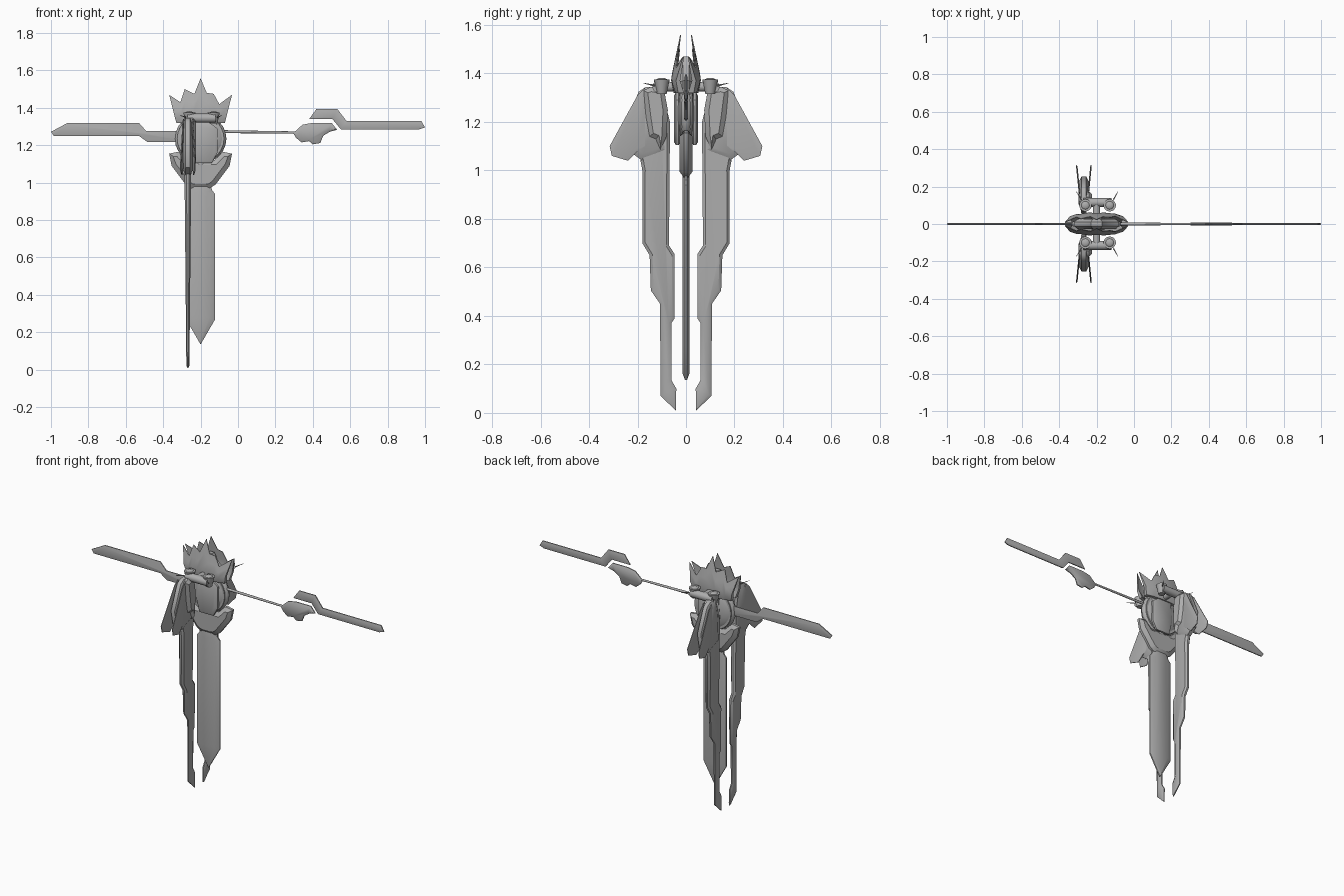
import bpy, bmesh, math
from mathutils import Matrix, Vector

if "Cube" in bpy.data.objects:
    bpy.data.objects.remove(bpy.data.objects["Cube"])

CX = -0.20   # body axis
WX = -0.268  # wing plane
grey = bpy.data.materials.new("steel grey")
grey.diffuse_color = (0.42, 0.42, 0.42, 1)
grey.use_nodes = True
grey.node_tree.nodes["Principled BSDF"].inputs["Base Color"].default_value = grey.diffuse_color


def finish(name, bm, warp=None):
    if warp:
        for v in bm.verts:
            v.co = Vector(warp(*v.co))
    bmesh.ops.recalc_face_normals(bm, faces=bm.faces)
    me = bpy.data.meshes.new(name)
    bm.to_mesh(me)
    bm.free()
    me.materials.append(grey)
    ob = bpy.data.objects.new(name, me)
    bpy.context.collection.objects.link(ob)
    bpy.ops.object.select_all(action='DESELECT')
    ob.select_set(True)
    bpy.context.view_layer.objects.active = ob
    bpy.ops.object.shade_smooth_by_angle(angle=math.radians(35))
    return ob


def plate(name, pts, axis='y', at=0.0, edge=0.003, ridge=0.006, inset=0.012, warp=None):
    """Outline blade with chamfered edges, thin along the given axis."""
    bm = bmesh.new()
    i = 1 if axis == 'y' else 0
    sides = []
    for s in (-1, 1):
        sides.append([bm.verts.new((a, at + s * edge, b) if i else (at + s * edge, a, b))
                      for a, b in pts])
    lo, hi = sides
    caps = [bm.faces.new(lo), bm.faces.new(hi)]
    n = len(pts)
    for k in range(n):
        bm.faces.new((lo[k], lo[(k + 1) % n], hi[(k + 1) % n], hi[k]))
    bmesh.ops.recalc_face_normals(bm, faces=bm.faces)
    for cap, s in zip(caps, (-1, 1)):
        bmesh.ops.inset_region(bm, faces=[cap], thickness=inset, depth=0)
        for v in cap.verts:
            v.co[i] = at + s * ridge
    return finish(name, bm, warp)


def ball(name, loc, scale, warp=None, seg=20):
    bm = bmesh.new()
    bmesh.ops.create_uvsphere(bm, u_segments=seg, v_segments=12, radius=1,
                              matrix=Matrix.Translation(loc) @ Matrix.Diagonal((*scale, 1)))
    return finish(name, bm, warp)


def cone(name, a, b, r1, r2, seg=14):
    a, b = Vector(a), Vector(b)
    d = b - a
    m = Matrix.Translation((a + b) / 2) @ d.to_track_quat('Z', 'Y').to_matrix().to_4x4()
    bm = bmesh.new()
    bmesh.ops.create_cone(bm, cap_ends=True, segments=seg, radius1=r1, radius2=r2,
                          depth=d.length, matrix=m)
    return finish(name, bm)


def mirrored(half):
    """Symmetric outline about the body axis, from points ordered bottom to top."""
    return [(CX + x, z) for x, z in half] + [(CX - x, z) for x, z in reversed(half) if x > 0]


# Side blades, rod and rod guard
plate("left_blade", [(-1, 1.272), (-.91, 1.32), (-.53, 1.32), (-.49, 1.275), (-.3, 1.275),
                     (-.3, 1.218), (-.485, 1.218), (-.53, 1.25), (-.985, 1.25)])
plate("right_blade", [(.38, 1.34), (.42, 1.395), (.53, 1.395), (.58, 1.33), (.98, 1.33),
                      (1, 1.296), (.97, 1.285), (.55, 1.285), (.505, 1.34)])
plate("rod_guard", [(.295, 1.265), (.345, 1.31), (.4, 1.32), (.5, 1.32), (.53, 1.283),
                    (.49, 1.272), (.455, 1.25), (.44, 1.212), (.4, 1.205), (.38, 1.222),
                    (.34, 1.215), (.31, 1.24)], ridge=.009, inset=.01)
cone("rod", (-.1, 0, 1.273), (.32, 0, 1.268), .008, .006)

# Hanging sword and its guard
plate("sword", mirrored([(0, .135), (.078, .27), (.078, .94), (.06, .96), (.055, 1.04)]),
      edge=.004, ridge=.015, inset=.03)
plate("sword_guard", mirrored([(.05, .97), (.08, .99), (.155, 1.09), (.168, 1.155),
                               (.12, 1.165), (.075, 1.12)]),
      edge=.008, ridge=.026, inset=.025)
cone("sword_grip", (CX, 0, 1.0), (CX, 0, 1.16), .022, .03)

# Round body with curved breast plates, bottom bowl and inner crest
ball("body", (CX, 0, 1.235), (.138, .045, .132), seg=32)
bm = bmesh.new()
bmesh.ops.create_cone(bm, cap_ends=True, segments=28, radius1=.125, radius2=.125, depth=.05,
                      matrix=Matrix.Translation((CX, 0, 1.235)) @ Matrix.Rotation(math.pi / 2, 4, 'X'))
finish("body_ring", bm)
plate("crest", mirrored([(.09, 1.27), (.12, 1.37), (.06, 1.42), (.03, 1.47)]),
      edge=.012, ridge=.026, inset=.02)
for s in (-1, 1):
    plate("breast_plate", [(CX - .035, 1.105), (CX + .06, 1.105), (CX + .09, 1.16),
                           (CX + .09, 1.29), (CX + .05, 1.32), (CX - .05, 1.32),
                           (CX - .06, 1.2)], at=s * .036, edge=.006, ridge=.013, inset=.015)

# Spiked crown: two bowed shells, (base offset, tip offset, tip height)
spikes = [(-.13, -.168, 1.47), (-.1, -.108, 1.43), (-.08, -.085, 1.50), (-.045, -.033, 1.475),
          (0, 0, 1.558), (.045, .033, 1.48), (.08, .07, 1.475), (.1, .1, 1.42), (.13, .168, 1.47)]
for s in (-1, 1):
    bm = bmesh.new()
    rows = []
    for b, t, h in spikes:
        col = []
        for k in range(4):
            f = k / 3
            x, z = b + (t - b) * f, 1.32 + (h - 1.32) * f
            y = .066 - .042 * max(0, z - 1.36) / .2 - .032 * (x / .17) ** 2
            if k == 0:
                y -= .015
            col.append([bm.verts.new((CX + x, s * max(.004, y - d), z))
                        for d in (0, .02 * (1 - f) + .004)])
        rows.append(col)
    for p, q in zip(rows, rows[1:]):
        for k in range(3):
            for j in (0, 1):
                bm.faces.new((p[k][j], q[k][j], q[k + 1][j], p[k + 1][j]))
        for k in (0, 3):
            bm.faces.new((p[k][0], q[k][0], q[k][1], p[k][1]))
    for col in (rows[0], rows[-1]):
        for k in range(3):
            bm.faces.new((col[k][0], col[k][1], col[k + 1][1], col[k + 1][0]))
    finish("crown_shell", bm)

# Wings: long stepped blade, hull, splayed fins, arm armour and joints
blade = [(.042, .01), (.105, .07), (.107, .45), (.145, .505), (.15, .65), (.18, .70),
         (.18, 1.0), (.195, 1.08), (.17, 1.33), (.10, 1.33), (.066, 1.2), (.07, .69),
         (.047, .655), (.047, .39), (.06, .37), (.06, .135), (.04, .10)]
hull = [(.08, 1.08), (.18, 1.04), (.235, 1.08), (.255, 1.18), (.195, 1.325), (.165, 1.345),
        (.11, 1.345), (.085, 1.25)]
fin = [(.15, 1.1), (.20, 1.08), (.24, 1.04), (.306, 1.06), (.315, 1.1), (.20, 1.31),
       (.17, 1.34), (.15, 1.3)]
arm = [(.105, 1.085), (.125, 1.13), (.15, 1.14), (.165, 1.22), (.175, 1.33), (.145, 1.345),
       (.09, 1.33), (.075, 1.25), (.08, 1.14)]


def taper(x, y, z):
    return WX + (x - WX) * (.5 + .6 * min(z, 1.1)), y, z


for s in (-1, 1):
    def side(pts):
        return [(s * y, z) for y, z in pts]

    plate("wing_blade", side(blade), 'x', WX, .006, .016, .012, taper)
    plate("wing_hull", side(hull), 'x', WX, .012, .028, .03)
    for f in (-1, 1):
        def splay(x, y, z, f=f):
            return x + f * (.024 + .1 * (abs(y) - .17)), y, z
        plate("wing_fin", side(fin), 'x', WX, .002, .004, .01, splay)
    plate("arm_armour", side(arm), 'x', -.25, .01, .026, .02)
    # shoulder beam and cups
    cone("shoulder_beam", (-.27, s * .115, 1.345), (-.12, s * .115, 1.345), .024, .024)
    for x in (-.26, -.13):
        cone("joint_cup", (x, s * .10, 1.315), (x, s * .10, 1.375), .02, .033, 18)
        ball("cup_core", (x, s * .10, 1.37), (.024, .024, .012))
    cone("shoulder_axle", (CX, s * .03, 1.345), (CX, s * .115, 1.345), .02, .02)
    # thin antennae
    for x, dx in ((-.28, -.03), (-.11, .025)):
        cone("antenna", (x, s * .13, 1.35), (x + dx, s * .175, 1.36), .004, .001, 6)
